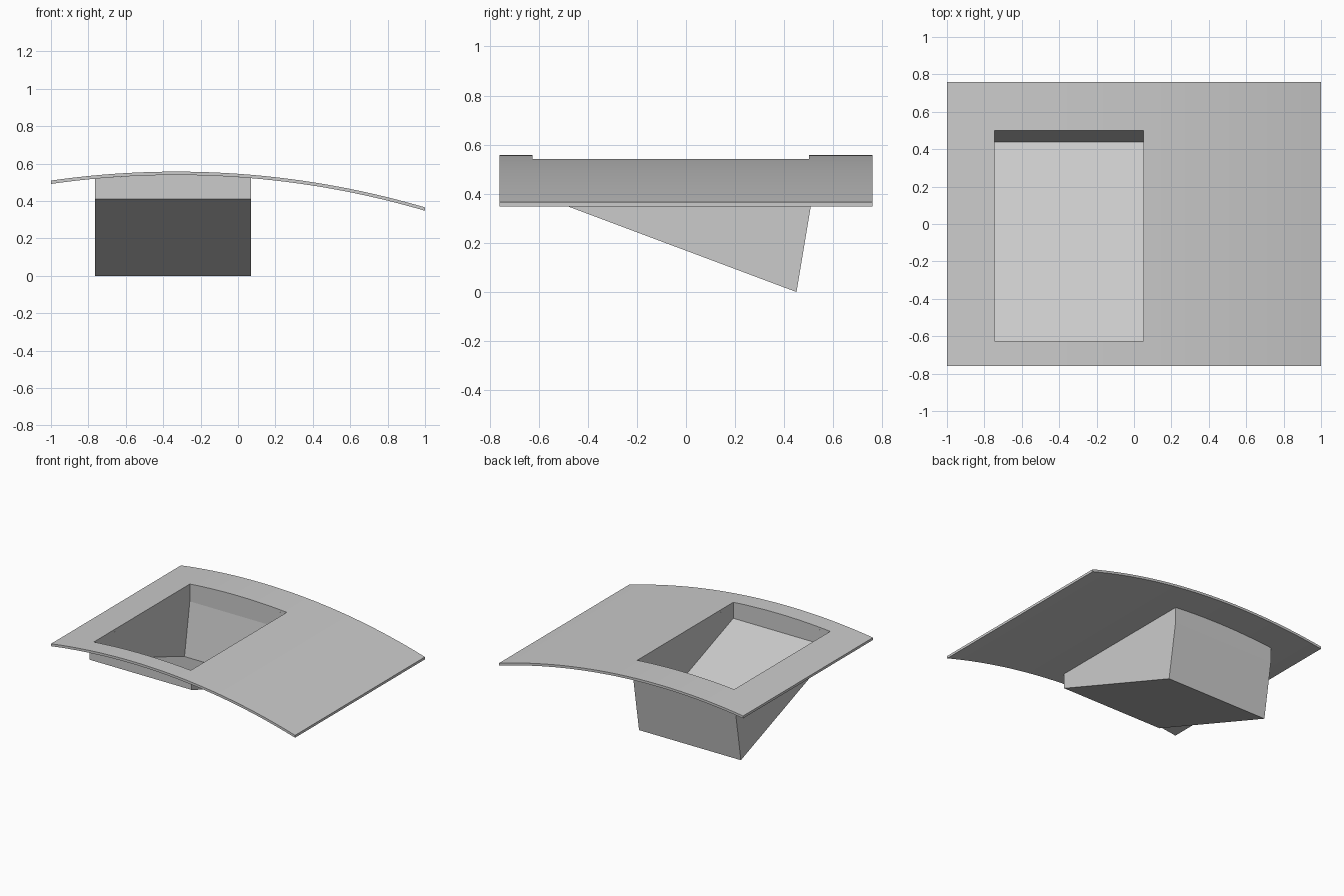
import bpy, bmesh, math

cube = bpy.data.objects.get("Cube")
if cube:
    bpy.data.objects.remove(cube, do_unlink=True)

SHEET = 0.018                     # panel thickness
RADIUS, CROWN_X, CROWN_Z = 4.72, -0.33, 0.557

grey = bpy.data.materials.new("plain_grey")
grey.use_nodes = True
colour = (0.6, 0.6, 0.6, 1)
grey.diffuse_color = colour
grey.node_tree.nodes["Principled BSDF"].inputs["Base Color"].default_value = colour


def arc(x):
    """Height of the panel's curved top at x."""
    return CROWN_Z - RADIUS + math.sqrt(RADIUS ** 2 - (x - CROWN_X) ** 2)


def loft(name, x0, x1, steps, section):
    """Solid made of (y, z) sections placed along x and capped at both ends."""
    bm = bmesh.new()
    rings = []
    for i in range(steps + 1):
        x = x0 + (x1 - x0) * i / steps
        rings.append([bm.verts.new((x, y, z)) for y, z in section(x)])
    for a, b in zip(rings, rings[1:]):
        for j in range(len(a)):
            k = (j + 1) % len(a)
            bm.faces.new((a[j], a[k], b[k], b[j]))
    bm.faces.new(rings[0])
    bm.faces.new(rings[-1])
    bmesh.ops.recalc_face_normals(bm, faces=bm.faces)
    mesh = bpy.data.meshes.new(name)
    bm.to_mesh(mesh)
    bm.free()
    mesh.materials.append(grey)
    obj = bpy.data.objects.new(name, mesh)
    bpy.context.collection.objects.link(obj)
    return obj


def panel_section(x):
    z = arc(x)
    return [(-0.76, z - SHEET), (0.76, z - SHEET), (0.76, z), (-0.76, z)]


def scoop_section(x):
    top = arc(x) - SHEET
    return [(-0.645, top), (-0.645, 0.41), (0.45, 0), (0.518, 0.41), (0.518, top)]


def hollow_section(x):
    return [(-0.625, 0.7), (-0.625, 0.423), (0.438, 0.025), (0.5, 0.41), (0.5, 0.7)]


# Curved panel, wedge-shaped scoop under it, and the hollow cut through both
panel = loft("curved_panel", -1, 1, 48, panel_section)
scoop = loft("scoop", -0.765, 0.07, 20, scoop_section)
hollow = loft("hollow_cutter", -0.745, 0.05, 1, hollow_section)
hollow.hide_render = True

for obj in (panel, scoop):
    cut = obj.modifiers.new("hollow", 'BOOLEAN')
    cut.operation = 'DIFFERENCE'
    cut.solver = 'EXACT'
    cut.object = hollow
    bpy.ops.object.select_all(action='DESELECT')
    obj.select_set(True)
    bpy.context.view_layer.objects.active = obj
    bpy.ops.object.modifier_apply(modifier=cut.name)
    bpy.ops.object.shade_smooth_by_angle(angle=math.radians(5))

bpy.data.objects.remove(hollow, do_unlink=True)
